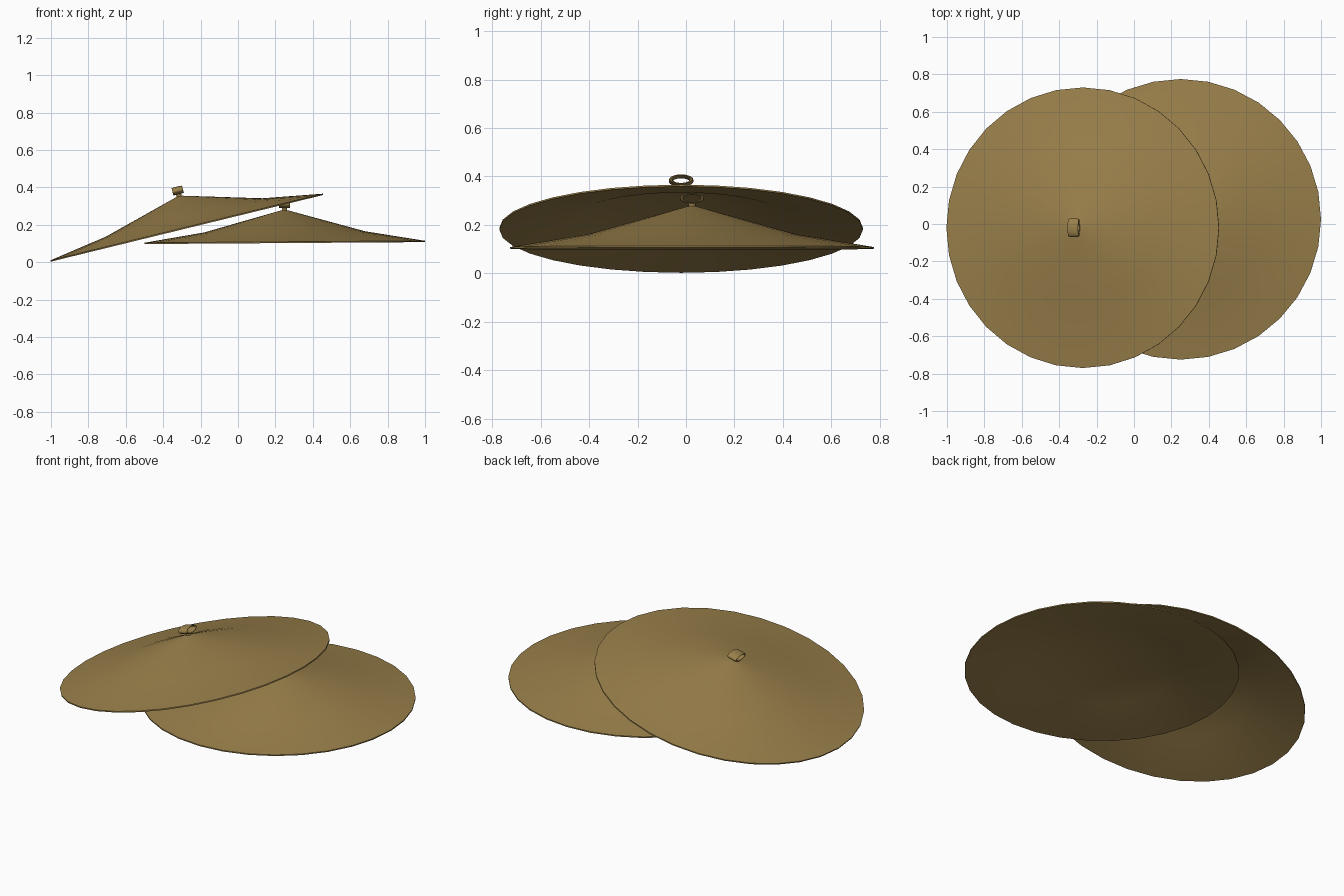
import bpy, bmesh, math
from mathutils import Matrix, Vector

if "Cube" in bpy.data.objects:
    bpy.data.objects.remove(bpy.data.objects["Cube"])

brass = bpy.data.materials.new("brass")
brass.diffuse_color = (0.32, 0.215, 0.07, 1)
brass.use_nodes = True
brass.node_tree.nodes["Principled BSDF"].inputs["Base Color"].default_value = brass.diffuse_color
SIDES = 32


def make_object(name, bm, matrix):
    bmesh.ops.recalc_face_normals(bm, faces=bm.faces)
    mesh = bpy.data.meshes.new(name)
    bm.to_mesh(mesh)
    bm.free()
    mesh.materials.append(brass)
    ob = bpy.data.objects.new(name, mesh)
    bpy.context.collection.objects.link(ob)
    ob.matrix_world = matrix
    bpy.ops.object.select_all(action='DESELECT')
    ob.select_set(True)
    bpy.context.view_layer.objects.active = ob
    bpy.ops.object.shade_smooth_by_angle(angle=math.radians(40))
    return ob


def lathe(profile, steps):
    """Spin an (r, z) profile around the z axis."""
    bm = bmesh.new()
    verts = [bm.verts.new((0, r, z)) for r, z in profile]
    edges = [bm.edges.new(p) for p in zip(verts, verts[1:])]
    bmesh.ops.spin(bm, geom=verts + edges, cent=(0, 0, 0), axis=(0, 0, 1),
                   angle=math.tau, steps=steps)
    bmesh.ops.remove_doubles(bm, verts=bm.verts, dist=1e-5)
    return bm


def cymbal(name, center, tilt):
    place = Matrix.Translation(center) @ Matrix.Rotation(tilt, 4, 'Y')

    # thin two-slope conical plate, hollow underneath
    plate = [(0, 0.168), (0.43, 0.052), (0.75, 0), (0.75, 0.007),
             (0.43, 0.060), (0.018, 0.175), (0, 0.176)]
    make_object(name + "_plate", lathe(plate, SIDES), place)

    # short neck on the apex
    neck = [(0, 0.165), (0.014, 0.165), (0.014, 0.192), (0, 0.192)]
    make_object(name + "_neck", lathe(neck, 12), place)

    # oval strap loop: wide flat section swept round the x axis
    section = [(0.036, -0.022), (0.040, -0.029), (0.046, -0.029), (0.050, -0.020),
               (0.050, 0.020), (0.046, 0.029), (0.040, 0.029), (0.036, 0.022),
               (0.036, -0.022)]
    loop = Matrix.Translation((0, 0, 0.208)) @ Matrix.Diagonal((1, 1, 0.42, 1)) \
        @ Matrix.Rotation(math.pi / 2, 4, 'Y')
    bm = lathe(section, 20)
    bm.transform(loop)
    make_object(name + "_loop", bm, place)


cymbal("upper_cymbal", Vector((-0.273, -0.02, 0.181)), -math.radians(13.75))
cymbal("lower_cymbal", Vector((0.25, 0.025, 0.102)), -math.radians(0.4))
